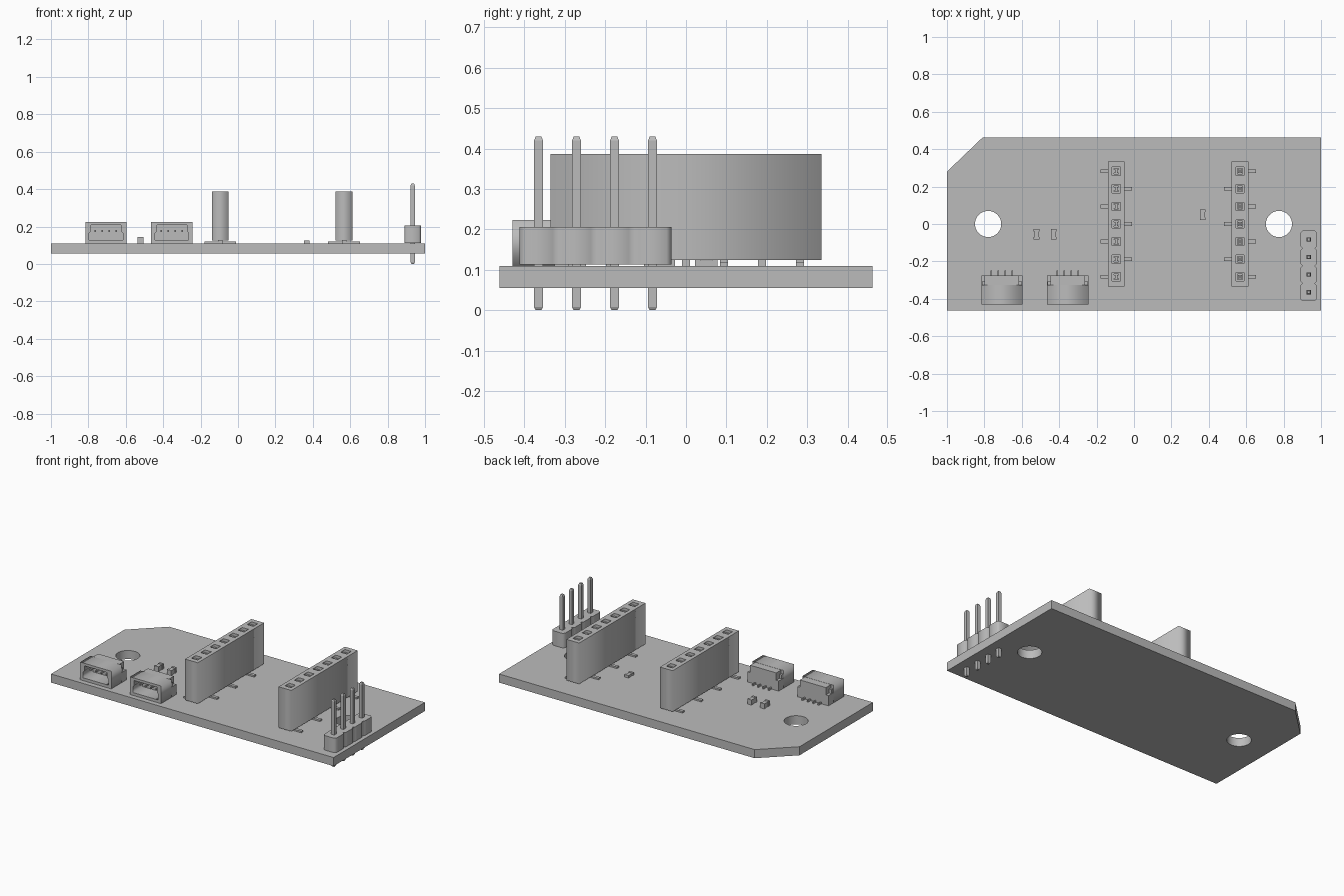
import bpy, bmesh, math
from mathutils import Matrix, Vector

if "Cube" in bpy.data.objects:
    bpy.data.objects.remove(bpy.data.objects["Cube"], do_unlink=True)

GREY = (0.5, 0.5, 0.5, 1)
grey = bpy.data.materials.new("plain grey")
grey.use_nodes = True
grey.diffuse_color = GREY
grey.node_tree.nodes["Principled BSDF"].inputs["Base Color"].default_value = GREY

TOP = 0.11          # upper face of the board
PITCH = 0.094       # pin spacing


def add_object(name, mesh):
    obj = bpy.data.objects.new(name, mesh)
    bpy.context.collection.objects.link(obj)
    mesh.materials.clear()
    mesh.materials.append(grey)
    return obj


def boxes(name, spans):
    """One object from several boxes given as (x0, x1), (y0, y1), (z0, z1)."""
    bm = bmesh.new()
    for span in spans:
        size = [b - a for a, b in span]
        mid = Vector([(a + b) / 2 for a, b in span])
        bmesh.ops.create_cube(bm, size=1, matrix=Matrix.Translation(mid) @ Matrix.Diagonal((*size, 1)))
    mesh = bpy.data.meshes.new(name)
    bm.to_mesh(mesh)
    bm.free()
    return add_object(name, mesh)


def extrude(name, loops, a, b, along_y=False):
    """Outline with holes, extruded from a to b along z (or along y)."""
    curve = bpy.data.curves.new(name, "CURVE")
    curve.dimensions = "2D"
    curve.fill_mode = "BOTH"
    curve.extrude = (b - a) / 2
    for loop in loops:
        spline = curve.splines.new("POLY")
        spline.points.add(len(loop) - 1)
        for point, (u, v) in zip(spline.points, loop):
            point.co = (u, v, 0, 1)
        spline.use_cyclic_u = True
    helper = bpy.data.objects.new(name, curve)
    bpy.context.collection.objects.link(helper)
    graph = bpy.context.evaluated_depsgraph_get()
    mesh = bpy.data.meshes.new_from_object(helper.evaluated_get(graph))
    bpy.data.objects.remove(helper, do_unlink=True)
    bm = bmesh.new()
    bm.from_mesh(mesh)
    bmesh.ops.remove_doubles(bm, verts=bm.verts, dist=1e-5)
    bmesh.ops.transform(bm, matrix=Matrix.Translation((0, 0, (a + b) / 2)), verts=bm.verts)
    if along_y:
        # profile (x, z) with depth along y
        for v in bm.verts:
            v.co = (v.co.x, v.co.z, v.co.y)
    bmesh.ops.recalc_face_normals(bm, faces=bm.faces)
    bm.to_mesh(mesh)
    bm.free()
    return add_object(name, mesh)


def rect(cx, cy, w, h):
    return [(cx + sx * w / 2, cy + sy * h / 2) for sx, sy in ((-1, -1), (1, -1), (1, 1), (-1, 1))]


def circle(cx, cy, r, n=40):
    return [(cx + r * math.cos(2 * math.pi * i / n), cy + r * math.sin(2 * math.pi * i / n)) for i in range(n)]


# Board with one cut corner and two mounting holes
board = extrude("circuit_board", [
    [(-1, -0.462), (1, -0.462), (1, 0.462), (-0.81, 0.462), (-1, 0.28)],
    circle(-0.78, 0, 0.07), circle(0.775, 0, 0.07)], 0.055, TOP)
bpy.context.view_layer.objects.active = board
board.select_set(True)
bpy.ops.object.shade_smooth_by_angle()
board.select_set(False)


# Socket strips with funnel wells, spring contacts and alternating feet
def socket(name, cx, first_side):
    rows = [(3 - i) * PITCH for i in range(7)]
    outline = rect(cx, 0, 0.09, 0.67)
    extrude(name + "_rim", [outline] + [rect(cx, y, 0.044, 0.044) for y in rows], 0.37, 0.387)
    extrude(name + "_body", [outline] + [rect(cx, y, 0.026, 0.03) for y in rows], 0.125, 0.37)
    contacts, feet = [], []
    for i, y in enumerate(rows):
        side = first_side * (-1) ** i
        ys = (y - 0.01, y + 0.01)
        contacts.append(((cx - 0.013, cx + 0.013), (y - 0.015, y + 0.015), (0.126, 0.2)))
        for s in (-1, 1):
            x0, x1 = sorted((cx + s * 0.003, cx + s * 0.011))
            contacts.append(((x0, x1), ys, (0.2, 0.365)))
        feet.append((tuple(sorted((cx - side * 0.012, cx + side * 0.085))), ys, (TOP, 0.12)))
        feet.append(((cx - 0.012, cx + 0.012), ys, (0.115, 0.135)))
    boxes(name + "_contacts", contacts)
    boxes(name + "_feet", feet)


socket("middle_socket", -0.095, -1)
socket("left_socket", 0.567, 1)

# Pin header: body notched between pins, pins with tapered tips
hx, half, notch = 0.934, 0.045, 0.012
pins_y = [-0.365 + PITCH * i for i in range(4)]
edge = []
for y in pins_y:
    edge += [(half - notch, y - PITCH / 2), (half, y - PITCH / 2 + notch),
             (half, y + PITCH / 2 - notch)]
edge.append((half - notch, pins_y[-1] + PITCH / 2))
outline = [(hx + x, y) for x, y in edge] + [(hx - x, y) for x, y in reversed(edge)]
extrude("pin_header_body", [outline], 0.113, 0.206)

bm = bmesh.new()
for y in pins_y:
    rings = []
    for z, w in ((0, 0.014), (0.008, 0.022), (0.42, 0.022), (0.43, 0.014)):
        rings.append([bm.verts.new((px, py, z)) for px, py in rect(hx, y, w, w)])
    bm.faces.new(rings[0][::-1])
    bm.faces.new(rings[-1])
    for low, high in zip(rings, rings[1:]):
        for k in range(4):
            n = (k + 1) % 4
            bm.faces.new((low[k], low[n], high[n], high[k]))
mesh = bpy.data.meshes.new("header_pins")
bm.to_mesh(mesh)
bm.free()
add_object("header_pins", mesh)


# Cable connectors: open shell, rear block, side tabs, contacts and leads
def connector(name, cx):
    side = [(0.09, 0.128), (0.09, 0.165), (0.08, 0.175), (0.08, 0.207)]
    opening = [(cx + x, z) for x, z in side] + [(cx - x, z) for x, z in reversed(side)]
    extrude(name + "_shell", [rect(cx, 0.1665, 0.22, 0.113), opening], -0.43, -0.325, along_y=True)
    boxes(name + "_back", [((cx - 0.092, cx + 0.092), (-0.33, -0.275), (TOP, 0.222))])
    tabs = []
    for s in (-1, 1):
        tabs.append((tuple(sorted((cx + s * 0.09, cx + s * 0.11))), (-0.325, -0.275), (TOP, 0.175)))
        tabs.append((tuple(sorted((cx + s * 0.092, cx + s * 0.108))), (-0.325, -0.308), (0.17, 0.2)))
    boxes(name + "_tabs", tabs)
    metal = []
    for i in range(4):
        x = cx + (i - 1.5) * 0.0375
        metal.append(((x - 0.004, x + 0.004), (-0.405, -0.325), (0.172, 0.182)))
        metal.append(((x - 0.004, x + 0.004), (-0.28, -0.248), (TOP, 0.121)))
    boxes(name + "_contacts", metal)


connector("right_connector", -0.706)
connector("inner_connector", -0.354)


# Small chips with raised end caps
def chip(name, cx, cy, w, h):
    boxes(name + "_body", [((cx - w / 2 + 0.003, cx + w / 2 - 0.003), (cy - 0.02, cy + 0.02), (TOP, TOP + h - 0.003))])
    boxes(name + "_caps", [((cx - w / 2, cx + w / 2), (cy + s * 0.021 - 0.007, cy + s * 0.021 + 0.007),
                           (TOP, TOP + h)) for s in (-1, 1)])


chip("outer_chip", -0.521, -0.055, 0.03, 0.033)
chip("inner_chip", -0.43, -0.055, 0.03, 0.033)
chip("flat_chip", 0.367, 0.05, 0.03, 0.016)
